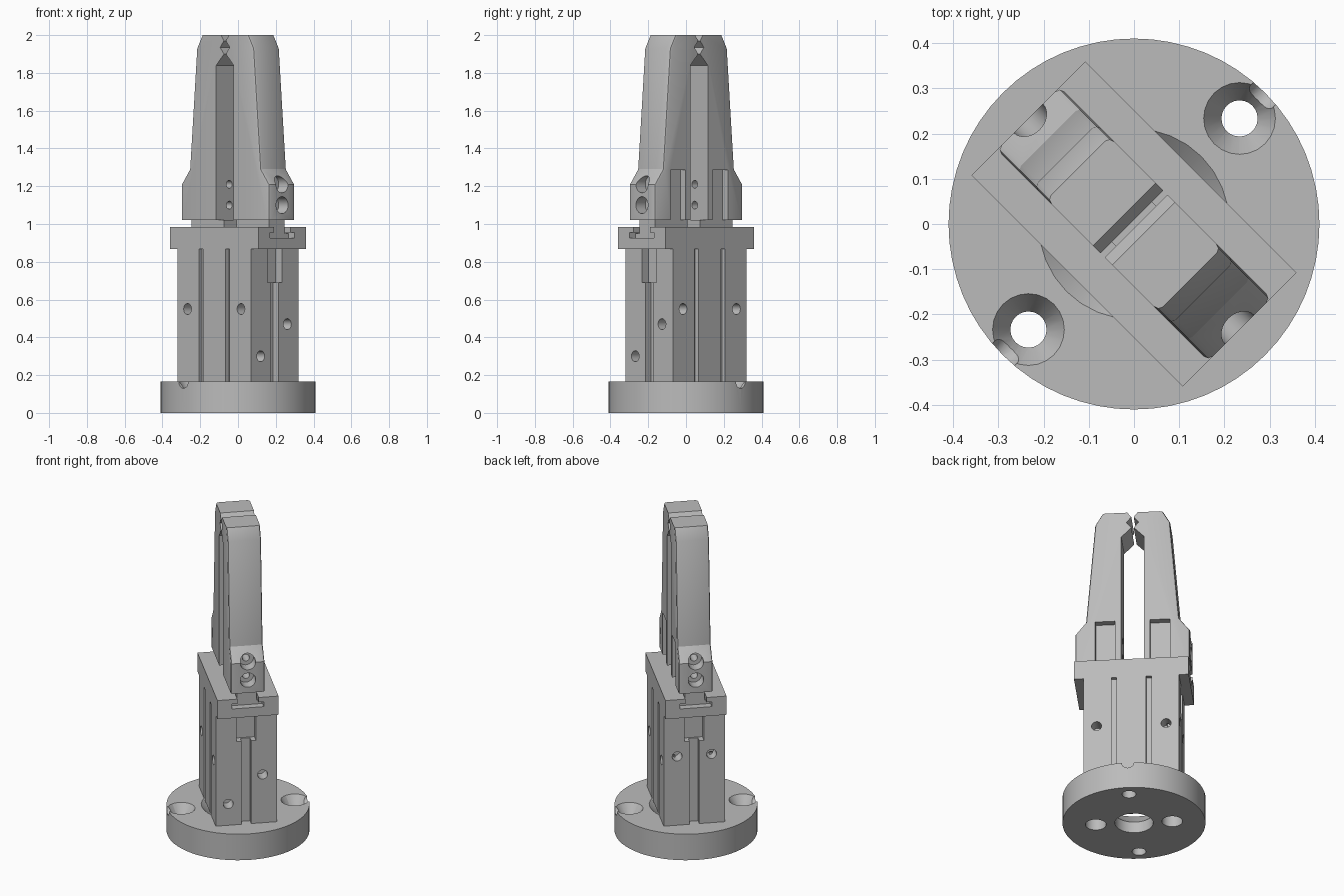
import bpy, bmesh, math
from mathutils import Matrix, Vector

if "Cube" in bpy.data.objects:
    bpy.data.objects.remove(bpy.data.objects["Cube"])

steel = bpy.data.materials.new("machined grey")
steel.use_nodes = True
GREY = (0.5, 0.5, 0.5, 1)
steel.diffuse_color = GREY
steel.node_tree.nodes["Principled BSDF"].inputs["Base Color"].default_value = GREY
TURN = Matrix.Rotation(-math.pi / 4, 4, "Z")  # the gripper sits diagonally


def to_object(bm, name):
    bmesh.ops.recalc_face_normals(bm, faces=bm.faces)
    mesh = bpy.data.meshes.new(name)
    bm.to_mesh(mesh)
    bm.free()
    obj = bpy.data.objects.new(name, mesh)
    bpy.context.collection.objects.link(obj)
    return obj


def box(name, x, y, z):
    bm = bmesh.new()
    size = [b - a for a, b in (x, y, z)]
    mid = [(a + b) / 2 for a, b in (x, y, z)]
    bmesh.ops.create_cube(bm, size=1, matrix=Matrix.Translation(mid) @ Matrix.Diagonal((*size, 1)))
    return to_object(bm, name)


def rod(name, start, end, r1, r2=None, sides=24):
    # cylinder or cone from start to end
    start, end = Vector(start), Vector(end)
    axis = end - start
    bm = bmesh.new()
    turn = axis.to_track_quat("Z", "Y").to_matrix().to_4x4()
    bmesh.ops.create_cone(bm, cap_ends=True, segments=sides, radius1=r1,
                          radius2=r1 if r2 is None else r2, depth=axis.length,
                          matrix=Matrix.Translation((start + end) / 2) @ turn)
    return to_object(bm, name)


def combine(obj, others, operation="DIFFERENCE"):
    for other in others:
        mod = obj.modifiers.new("cut", "BOOLEAN")
        mod.operation = operation
        mod.solver = "EXACT"
        mod.object = other
        other.hide_render = True
    graph = bpy.context.evaluated_depsgraph_get()
    mesh = bpy.data.meshes.new_from_object(obj.evaluated_get(graph))
    obj.modifiers.clear()
    obj.data = mesh
    for other in others:
        bpy.data.objects.remove(other)


def finish(obj):
    obj.data.transform(TURN)
    obj.data.materials.clear()
    obj.data.materials.append(steel)
    for p in obj.data.polygons:
        p.material_index = 0
    bpy.ops.object.select_all(action="DESELECT")
    obj.select_set(True)
    bpy.context.view_layer.objects.active = obj
    bpy.ops.object.shade_smooth_by_angle(angle=math.radians(25))


# Round mounting flange with bore, countersunk holes and edge notches
TOP = 0.165
flange = rod("mounting_flange", (0, 0, 0), (0, 0, TOP), 0.41, sides=64)
cuts = [rod("bore", (0, 0, -0.1), (0, 0, 0.2), 0.11, sides=32),
        rod("bore_cone", (0, 0, 0.06), (0, 0, TOP + 0.001), 0.1, 0.212, 32)]
for s in (-1, 1):
    cuts += [rod("screw_hole", (0, s * 0.33, -0.1), (0, s * 0.33, 0.3), 0.04),
             rod("countersink", (0, s * 0.33, 0.1), (0, s * 0.33, TOP + 0.001), 0.038, 0.08),
             rod("edge_notch", (0, s * 0.35, TOP), (0, s * 0.5, TOP), 0.035),
             rod("underside_hole", (s * 0.22, 0, -0.1), (s * 0.22, 0, 0.1), 0.06)]
combine(flange, cuts)
finish(flange)

# Main body with sensor grooves and threaded holes
HX, HY = 0.275, 0.178
body = box("gripper_body", (-HX, HX), (-HY, HY), (TOP, 0.87))
cuts = []
for s in (-1, 1):
    for t in (-1, 1):
        gx, gy = t * 0.1, s * HY
        cuts += [box("groove", (gx - 0.015, gx + 0.015), (gy - 0.025, gy + 0.025), (0, 1)),
                 rod("side_hole", (t * 0.2, s * 0.1, 0.55), (t * 0.2, s * 0.3, 0.55), 0.029)]
    ex = s * HX
    cuts += [box("end_slot", (ex - 0.05, ex + 0.05), (-0.056, 0.056), (0.69, 1)),
             box("end_groove", (ex - 0.04, ex + 0.04), (-0.028, 0.028), (0, 0.75))]
for s, y, z in ((1, -0.105, 0.3), (1, 0.095, 0.47), (-1, -0.1, 0.6), (-1, 0.1, 0.6)):
    cuts.append(rod("end_hole", (s * 0.2, y, z), (s * 0.4, y, z), 0.029))
combine(body, cuts)
finish(body)

# Guide cap with a T-shaped channel
cap = box("guide_cap", (-0.33, 0.33), (-HY, HY), (0.867, 0.985))
combine(cap, [box("channel_foot", (-1, 1), (-0.092, 0.092), (0.925, 0.955)),
              box("channel_neck", (-1, 1), (-0.062, 0.062), (0.94, 1.1))])
finish(cap)


# One jaw finger, extruded from its side profile with a grooved tip
def make_finger():
    profile = [(0.065, 1.02), (0.33, 1.02), (0.33, 1.21), (0.268, 1.29), (0.215, 1.93),
               (0.175, 2), (0.03, 2), (0.007, 1.97), (0.036, 1.935), (0.007, 1.9),
               (0.065, 1.84)]
    half = 0.098
    bm = bmesh.new()
    face = bm.faces.new([bm.verts.new((x, -half, z)) for x, z in profile])
    grown = bmesh.ops.extrude_face_region(bm, geom=[face])
    bmesh.ops.translate(bm, vec=(0, 2 * half, 0),
                        verts=[v for v in grown["geom"] if isinstance(v, bmesh.types.BMVert)])
    rim = []
    for e in bm.edges:
        a, b = e.verts
        if abs(a.co.y - b.co.y) < 0.001 and min(a.co.x, b.co.x) > 0.17:
            rim.append(e)
    bmesh.ops.bevel(bm, geom=rim, offset=0.014, segments=2, profile=0.5, affect="EDGES")
    finger = to_object(bm, "jaw_finger")
    parts = [box("side_pocket", (0.1, 0.215), (0.058, 0.2), (0.9, 1.285))]
    for z in (1.1, 1.21):
        parts += [rod("bolt_hole", (0, 0, z), (0.5, 0, z), 0.021),
                  rod("counterbore", (0.26, 0, z), (0.5, 0, z), 0.045)]
    combine(finger, parts)
    return finger


# T-shaped slider that carries a finger
def make_slider():
    slider = box("jaw_slider", (0.045, 0.29), (-0.058, 0.058), (0.93, 1.022))
    combine(slider, [box("foot", (0.045, 0.29), (-0.088, 0.088), (0.927, 0.95))], "UNION")
    return slider


for side in ("left", "right"):
    for maker in (make_finger, make_slider):
        part = maker()
        part.name = side + "_" + part.name.split(".")[0]
        if side == "right":
            part.data.transform(Matrix.Scale(-1, 4, (1, 0, 0)))
            part.data.flip_normals()
        finish(part)
